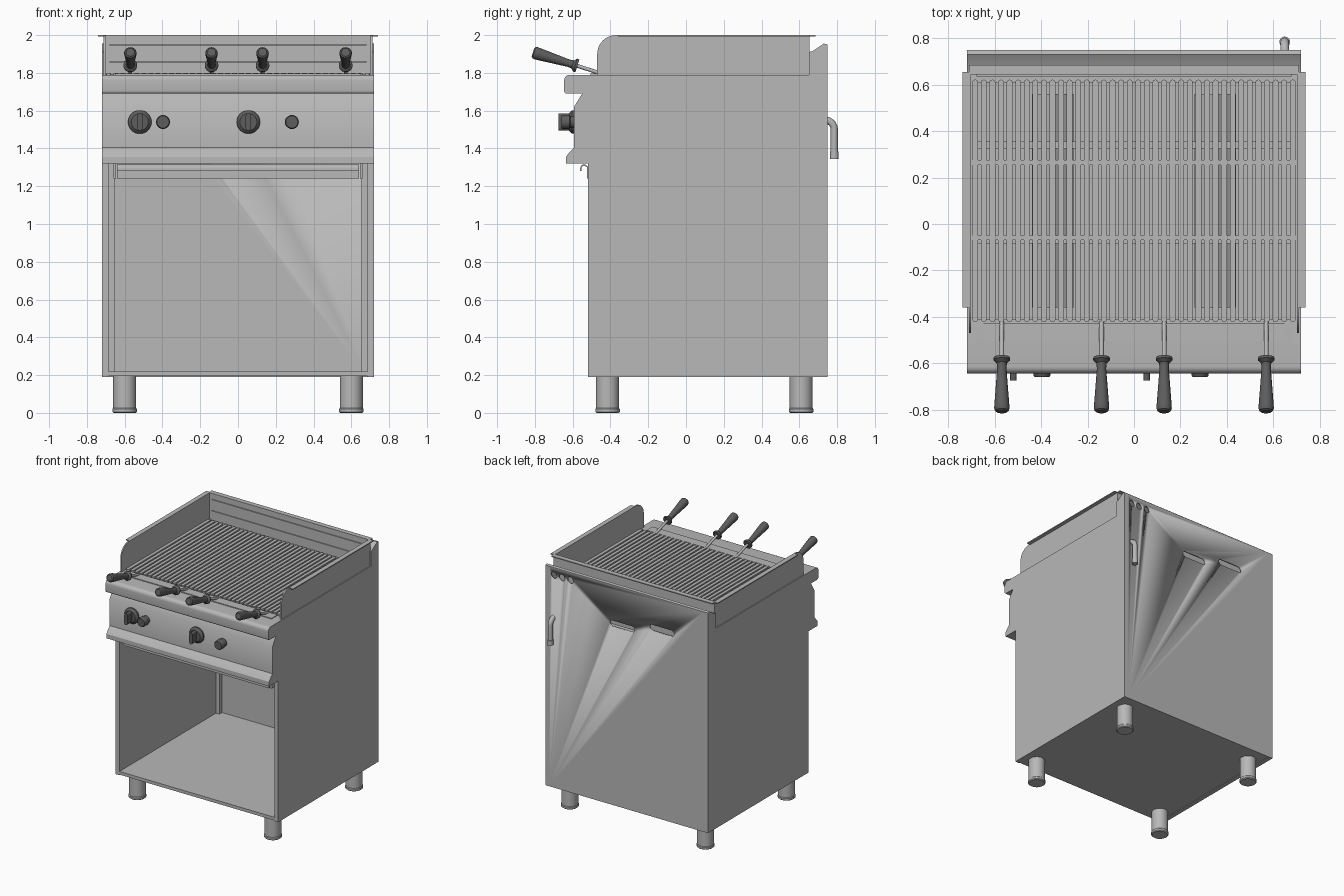
import bpy, bmesh, math
from mathutils import Vector, Matrix

old = bpy.data.objects.get("Cube")
if old:
    bpy.data.objects.remove(old, do_unlink=True)


def material(name, rgb):
    m = bpy.data.materials.new(name)
    m.use_nodes = True
    m.diffuse_color = (*rgb, 1)
    m.node_tree.nodes["Principled BSDF"].inputs["Base Color"].default_value = (*rgb, 1)
    return m


STEEL = material("brushed steel grey", (0.48, 0.48, 0.48))
DARK = material("dark grey plastic", (0.11, 0.11, 0.11))


def finish(name, bm, mat, smooth=True):
    bmesh.ops.recalc_face_normals(bm, faces=bm.faces)
    me = bpy.data.meshes.new(name)
    bm.to_mesh(me)
    bm.free()
    me.materials.append(mat)
    if smooth:
        me.shade_smooth()
        me.set_sharp_from_angle(angle=math.radians(32))
    ob = bpy.data.objects.new(name, me)
    bpy.context.collection.objects.link(ob)
    return ob


def prism(name, outlines, axis, lo, hi, mat=STEEL):
    """Extrude flat outlines along an axis; outline pairs use the other two axes in order."""
    bm = bmesh.new()
    place = {"x": lambda p, h: (h, *p), "y": lambda p, h: (p[0], h, p[1]),
             "z": lambda p, h: (*p, h)}[axis]
    for pts in outlines:
        a = [bm.verts.new(place(p, lo)) for p in pts]
        b = [bm.verts.new(place(p, hi)) for p in pts]
        bm.faces.new(a)
        bm.faces.new(b[::-1])
        for i in range(len(pts)):
            j = (i + 1) % len(pts)
            bm.faces.new((a[i], b[i], b[j], a[j]))
    return finish(name, bm, mat)


def box(name, x0, x1, y0, y1, z0, z1, mat=STEEL):
    return prism(name, [[(x0, y0), (x1, y0), (x1, y1), (x0, y1)]], "z", z0, z1, mat)


def arc(cx, cy, r, a0, a1, n=8):
    angles = [math.radians(a0 + (a1 - a0) * i / n) for i in range(n + 1)]
    return [(cx + r * math.cos(a), cy + r * math.sin(a)) for a in angles]


def capsule(cx, cy, half, r, vertical=False):
    """Rounded slot outline, half = half distance between end centres."""
    pts = arc(half, 0, r, -90, 90) + arc(-half, 0, r, 90, 270)
    if vertical:
        pts = [(-v, u) for u, v in pts]
    return [(cx + u, cy + v) for u, v in pts]


def lathe(name, profile, loc, direction, mat, n=32):
    bm = bmesh.new()
    rings = []
    for r, h in profile:
        rings.append([bm.verts.new((r * math.cos(t), r * math.sin(t), h))
                      for t in (2 * math.pi * i / n for i in range(n))])
    for a, b in zip(rings, rings[1:]):
        for i in range(n):
            bm.faces.new((a[i], a[(i + 1) % n], b[(i + 1) % n], b[i]))
    bm.faces.new(rings[0])
    bm.faces.new(rings[-1])
    rot = Vector(direction).to_track_quat("Z", "Y").to_matrix().to_4x4()
    bm.transform(Matrix.Translation(loc) @ rot)
    return finish(name, bm, mat)


W = 0.72          # half width of the body
IN = 0.685        # inner face of the side walls

# Cabinet shell
for side, s in (("left", 1), ("right", -1)):
    x0, x1 = sorted((s * IN, s * W))
    box(side + "_cabinet_wall", x0, x1, -0.52, 0.75, 0.19, 1.32)
    prism(side + "_upper_wall", [[(-0.52, 1.32), (0.75, 1.32), (0.75, 1.95), (0.73, 1.955),
                                  (0.67, 1.915), (0.65, 1.91), (0.65, 1.79), (-0.52, 1.79)]],
          "x", x0, x1)
    x0, x1 = sorted((s * 0.655, s * IN))
    box(side + "_rear_return", x0, x1, 0.70, 0.735, 0.22, 1.32)
box("cabinet_floor", -IN, IN, -0.52, 0.74, 0.195, 0.22)

# Back panel with vent slots and round ports
back = box("back_panel", -IN, IN, 0.735, 0.75, 0.19, 1.95)
holes = [capsule(0.04, 1.64, 0.085, 0.025), capsule(-0.31, 1.70, 0.085, 0.025)]
holes += [capsule(x, 1.885, 0, 0.027)[:-1] for x in (0.645, 0.575, 0.50)]
# round ports: drop the doubled points of a zero-length slot
holes = [[p for i, p in enumerate(h) if (Vector(p) - Vector(h[i - 1])).length > 1e-5] for h in holes]
cutter = prism("vent_cutter", holes, "y", 0.70, 0.78)
cutter.hide_render = True
mod = back.modifiers.new("vents", "BOOLEAN")
mod.object = cutter
mod.operation = "DIFFERENCE"
mod.solver = "EXACT"
deps = bpy.context.evaluated_depsgraph_get()
cut_mesh = bpy.data.meshes.new_from_object(back.evaluated_get(deps))
back.modifiers.clear()
back.data = cut_mesh
bpy.data.objects.remove(cutter, do_unlink=True)

# Flue cap behind the splash guard
prism("flue_cap", [[(0.65, 1.91), (0.67, 1.915), (0.73, 1.955), (0.75, 1.95),
                    (0.75, 1.935), (0.73, 1.94), (0.67, 1.90), (0.65, 1.895)]], "x", -IN, IN)

# Control panel and front ledge
prism("control_panel", [[(-0.52, 1.32), (-0.635, 1.32), (-0.635, 1.355), (-0.625, 1.37),
                         (-0.593, 1.405), (-0.593, 1.62), (-0.55, 1.69), (-0.52, 1.69)]],
      "x", -W, W)
ledge = [(-0.43, 1.69)] + arc(-0.63, 1.705, 0.015, 270, 180, 4)
ledge += arc(-0.615, 1.76, 0.03, 180, 90) + [(-0.43, 1.79)]
prism("front_ledge", [ledge], "x", -W, W)
box("ledge_plate", -0.65, 0.65, -0.505, -0.43, 1.785, 1.796)

# Fire well, burners and rails under the grate
box("well_floor", -IN, IN, -0.52, 0.65, 1.58, 1.60)
box("well_front", -IN, IN, -0.445, -0.43, 1.60, 1.79)
for name, x in (("left", 0.35), ("right", -0.35)):
    prism(name + "_burner_cover", [[(x - 0.09, 1.63), (x, 1.70), (x + 0.09, 1.63)]],
          "y", -0.36, 0.56)
for name, y in (("front", -0.07), ("rear", 0.34)):
    box(name + "_support_rail", -IN, IN, y - 0.015, y + 0.015, 1.73, 1.76)

# Grate: long rounded bars tied by cross bars
bars = [capsule(s * (0.0185 + 0.037 * i), 0.10, 0.51, 0.0125, True)
        for s in (-1, 1) for i in range(19)]
prism("grate_bars", bars, "z", 1.765, 1.80)
for name, y in (("front", -0.06), ("rear", 0.265)):
    box(name + "_grate_tie", -0.70, 0.70, y - 0.01, y + 0.01, 1.765, 1.795)
for name, y0, y1 in (("front", -0.43, -0.41), ("rear", 0.61, 0.645)):
    box(name + "_grate_seat", -0.70, 0.70, y0, y1, 1.75, 1.785)

# Splash guard
side_outline = [(0.65, 1.79), (-0.47, 1.79)] + arc(-0.37, 1.90, 0.10, 180, 90) + [(0.65, 2.0)]
for side, s in (("left", 1), ("right", -1)):
    x0, x1 = sorted((s * 0.702, s * 0.712))
    prism(side + "_splash_guard", [side_outline], "x", x0, x1)
    x0, x1 = sorted((s * 0.702, s * 0.74))
    box(side + "_guard_flange", x0, x1, -0.36, 0.655, 1.992, 2.0)
box("rear_splash_guard", -0.712, 0.712, 0.645, 0.655, 1.60, 2.0)
box("rear_guard_flange", -0.712, 0.712, 0.645, 0.685, 1.992, 2.0)
for name, z in (("upper", 1.95), ("lower", 1.86)):
    box(name + "_guard_fold", -0.68, 0.68, 0.637, 0.646, z - 0.004, z + 0.004)

# Drip tray with hooked front lip
box("drip_tray", -0.64, 0.64, -0.515, 0.60, 1.24, 1.30)
hook = [(-0.515, 1.24), (-0.515, 1.30)] + arc(-0.54, 1.295, 0.02, 60, 180) + [(-0.56, 1.28)]
hook += [(-0.553, 1.28)] + arc(-0.54, 1.295, 0.013, 180, 60) + [(-0.523, 1.30), (-0.523, 1.24)]
prism("drip_tray_lip", [hook], "x", -0.64, 0.64)
for side, s in (("left", 1), ("right", -1)):
    x0, x1 = sorted((s * 0.645, s * 0.66))
    box(side + "_tray_runner", x0, x1, -0.515, 0.60, 1.24, 1.32)

# Legs
for fb, y in (("front", -0.415), ("rear", 0.61)):
    for side, x in (("left", 0.60), ("right", -0.60)):
        lathe(f"{fb}_{side}_leg", [(0.058, 0), (0.065, 0.006), (0.065, 0.02), (0.061, 0.025),
                                   (0.061, 0.195)], (x, y, 0), (0, 0, 1), STEEL)

# Control knobs and igniter buttons
for name, x in (("right", -0.52), ("left", 0.055)):
    lathe(name + "_knob_base", [(0.062, 0), (0.062, 0.012), (0.055, 0.02), (0.045, 0.028)],
          (x, -0.592, 1.54), (0, -1, 0), DARK)
    prism(name + "_knob_grip", [capsule(x, 1.54, 0.032, 0.014, True)], "y", -0.675, -0.60, DARK)
for name, x in (("right", -0.397), ("left", 0.285)):
    lathe(name + "_igniter_button", [(0.032, 0), (0.032, 0.02), (0.037, 0.025), (0.037, 0.06),
                                     (0.032, 0.068)], (x, -0.592, 1.54), (0, -1, 0), DARK)

# Lifting handles
grip = [(0.034, 0), (0.036, 0.004), (0.036, 0.012), (0.022, 0.026), (0.020, 0.05),
        (0.026, 0.13), (0.032, 0.21), (0.033, 0.23), (0.030, 0.24), (0.022, 0.246)]
for i, x in enumerate((-0.57, -0.14, 0.13, 0.57), 1):
    root = Vector((x, -0.575, 1.837))
    lathe(f"lifting_handle_{i}", grip, root, (0, -0.235, 0.072), DARK, 24)
    tip = Vector((x, -0.42, 1.787))
    lathe(f"handle_rod_{i}", [(0.010, 0), (0.010, (root - tip).length + 0.01)],
          tip, root - tip, STEEL, 12)

# Gas inlet pipe at the rear
path = [(0.74, 1.55)] + arc(0.735, 1.50, 0.05, 75, 0) + [(0.785, 1.36)]
curve = bpy.data.curves.new("gas_pipe", "CURVE")
curve.dimensions = "3D"
curve.bevel_depth = 0.019
curve.bevel_resolution = 4
curve.use_fill_caps = True
spline = curve.splines.new("POLY")
spline.points.add(len(path) - 1)
for pt, (y, z) in zip(spline.points, path):
    pt.co = (0.65, y, z, 1)
curve.materials.append(STEEL)
bpy.context.collection.objects.link(bpy.data.objects.new("gas_pipe", curve))
lathe("gas_pipe_collar", [(0.023, 0), (0.023, 0.04)], (0.65, 0.785, 1.345), (0, 0, 1), STEEL, 24)
